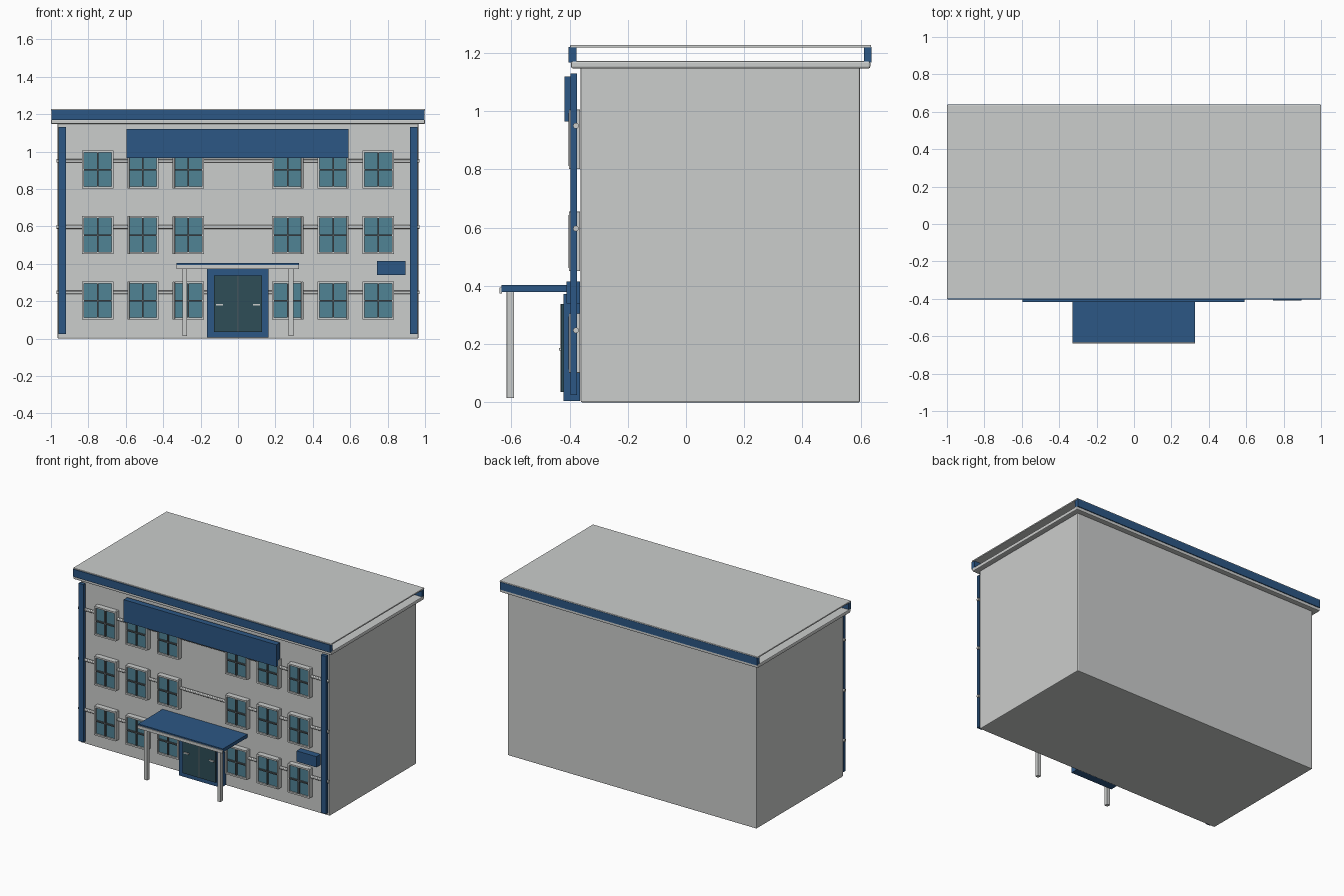
import bpy
import math

if "Cube" in bpy.data.objects:
    bpy.data.objects.remove(bpy.data.objects["Cube"])


def lin(c):
    c /= 255
    return c / 12.92 if c <= 0.04045 else ((c + 0.055) / 1.055) ** 2.4


def material(name, r, g, b):
    m = bpy.data.materials.new(name)
    m.diffuse_color = (lin(r), lin(g), lin(b), 1)
    m.use_nodes = True
    m.node_tree.nodes["Principled BSDF"].inputs["Base Color"].default_value = m.diffuse_color
    return m


GREY = material("light grey", 203, 205, 204)
BLUE = material("blue", 44, 87, 133)
GLASS = material("window glass", 80, 131, 149)
DOOR = material("dark door glass", 46, 77, 87)
BAR = material("dark grey bars", 84, 92, 96)


def box(name, mat, x, y, z, bevel=0.0):
    """Box from (min, max) pairs, with optional rounded edges."""
    bpy.ops.mesh.primitive_cube_add(
        size=1, location=[(p[0] + p[1]) / 2 for p in (x, y, z)])
    o = bpy.context.object
    o.name = name
    o.scale = [p[1] - p[0] for p in (x, y, z)]
    bpy.ops.object.transform_apply(location=False, rotation=False, scale=True)
    o.data.materials.append(mat)
    if bevel:
        b = o.modifiers.new("Bevel", "BEVEL")
        b.width = bevel
        b.segments = 2
    return o


# Main block
box("building_body", GREY, (-0.965, 0.965), (-0.362, 0.598), (0, 1.15), 0.005)

# Roof: lower cornice, front and back parapets, top slab (sides stay open)
box("cornice", GREY, (-1, 1), (-0.395, 0.633), (1.147, 1.172), 0.006)
box("front_parapet", BLUE, (-0.997, 0.997), (-0.403, -0.377), (1.168, 1.221))
box("back_parapet", BLUE, (-0.997, 0.997), (0.611, 0.638), (1.168, 1.221))
box("roof_slab", GREY, (-1, 1), (-0.398, 0.636), (1.218, 1.228), 0.003)

# Corner pilasters
for s in (-1, 1):
    box("corner_pilaster", BLUE, sorted((s * 0.92, s * 0.96)),
        (-0.397, -0.374), (0.025, 1.13))

# Round horizontal bands, one per storey
for z in (0.247, 0.597, 0.95):
    bpy.ops.mesh.primitive_cylinder_add(
        vertices=12, radius=0.01, depth=1.94, location=(0, -0.378, z),
        rotation=(0, math.pi / 2, 0))
    band = bpy.context.object
    band.name = "storey_band"
    band.data.materials.append(GREY)
    bpy.ops.object.shade_smooth_by_angle()


def window(cx, cz):
    w, h, t = 0.084, 0.102, 0.011
    for s in (-1, 1):
        box("window_jamb", GREY, sorted((cx + s * w, cx + s * (w - t))),
            (-0.402, -0.364), (cz - h, cz + h), 0.002)
        box("window_rail", GREY, (cx - w + t, cx + w - t),
            (-0.402, -0.364), sorted((cz + s * h, cz + s * (h - t))))
    box("window_pane", GLASS, (cx - w + t, cx + w - t),
        (-0.392, -0.366), (cz - h + t, cz + h - t))
    box("window_mullion", BAR, (cx - 0.004, cx + 0.004),
        (-0.404, -0.39), (cz - h + t, cz + h - t))
    box("window_crossbar", BAR, (cx - w + t, cx + w - t),
        (-0.404, -0.39), (cz - 0.004, cz + 0.004))


# Three rows of six windows
for cz in (0.203, 0.553, 0.903):
    for cx in (0.265, 0.508, 0.75):
        window(-cx, cz)
        window(cx, cz)

# Sign boards
box("main_sign_board", BLUE, (-0.595, 0.59), (-0.417, -0.376), (0.965, 1.12))
box("small_sign_board", BLUE, (0.742, 0.895), (-0.41, -0.364), (0.34, 0.415))

# Entrance
box("door_surround", BLUE, (-0.165, 0.162), (-0.42, -0.364), (0.005, 0.372))
for s in (-1, 1):
    box("door_leaf", DOOR, sorted((s * 0.003, s * 0.128)),
        (-0.43, -0.418), (0.035, 0.338))
    box("door_handle", GREY, sorted((s * 0.08, s * 0.118)),
        (-0.437, -0.429), (0.178, 0.186))
box("door_seam", BAR, (-0.003, 0.003), (-0.431, -0.418), (0.035, 0.338))

# Canopy on two posts
box("canopy_roof", BLUE, (-0.33, 0.327), (-0.634, -0.364), (0.379, 0.403))
box("canopy_lip", GREY, (-0.33, 0.327), (-0.64, -0.632), (0.373, 0.394))
for x in (-0.285, 0.283):
    box("canopy_post", GREY, (x - 0.013, x + 0.013),
        (-0.616, -0.59), (0.014, 0.38), 0.002)
